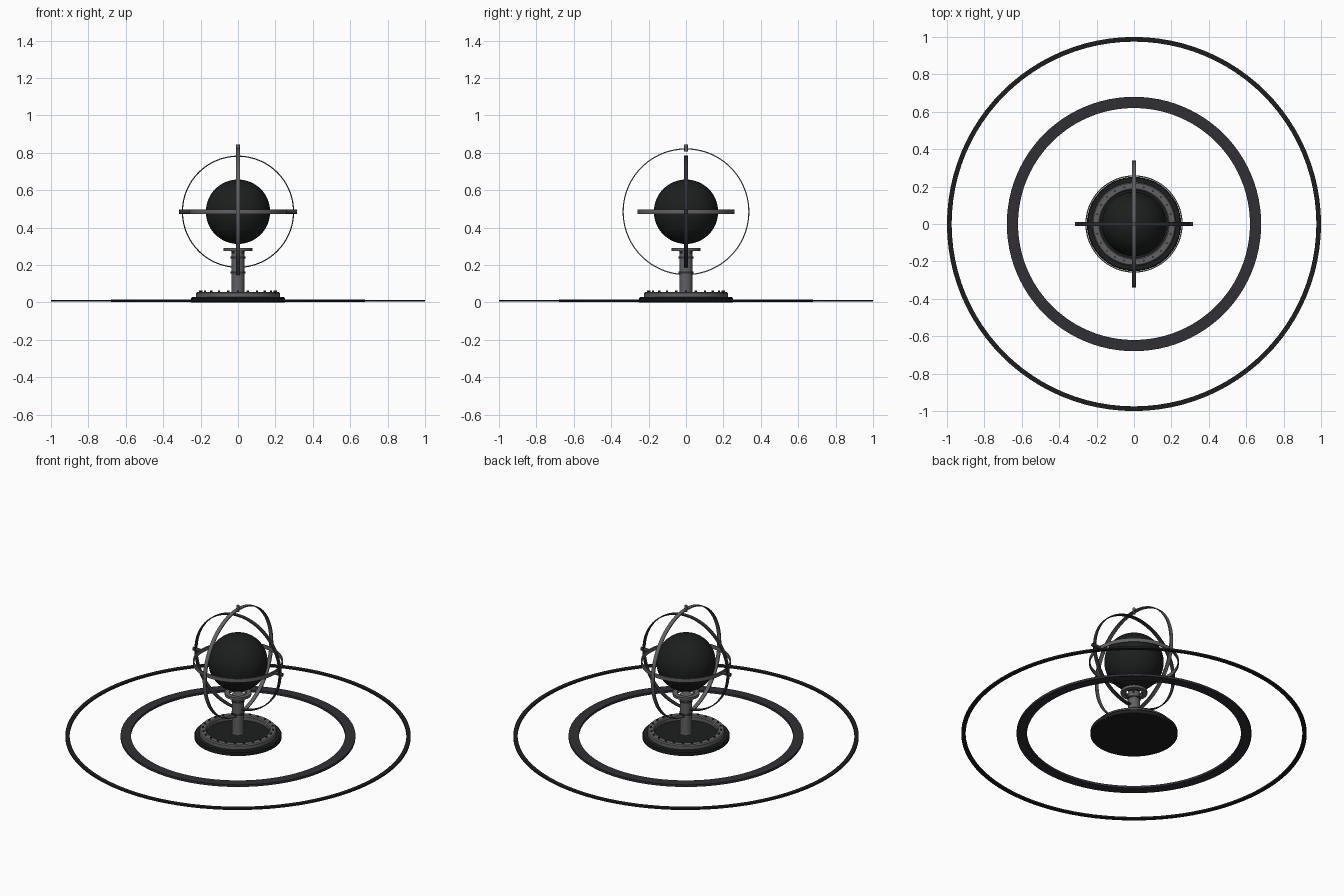
import bpy, math
from mathutils import Matrix, Vector

if "Cube" in bpy.data.objects:
    bpy.data.objects.remove(bpy.data.objects["Cube"])


def material(name, v):
    m = bpy.data.materials.new(name)
    m.diffuse_color = (*v, 1)
    m.use_nodes = True
    m.node_tree.nodes["Principled BSDF"].inputs["Base Color"].default_value = m.diffuse_color
    return m


BLACK = material("black", (0.012, 0.013, 0.013))
DARK = material("dark_metal", (0.03, 0.03, 0.035))
GREY = material("grey_metal", (0.12, 0.12, 0.125))
C = 0.485  # height of the globe centre


def finish(obj, name, mat):
    obj.name = name
    obj.data.materials.append(mat)
    bpy.context.view_layer.objects.active = obj
    bpy.ops.object.select_all(action='DESELECT')
    obj.select_set(True)
    bpy.ops.object.shade_smooth_by_angle(angle=math.radians(35))
    return obj


def lathe(name, profile, mat, closed=True, segs=96, matrix=Matrix()):
    """Revolve (radius, height) points about z; closed profiles make rings."""
    n = len(profile)
    verts, faces = [], []
    for i in range(segs):
        a = 2 * math.pi * i / segs
        verts += [matrix @ Vector((r * math.cos(a), r * math.sin(a), z)) for r, z in profile]
    for i in range(segs):
        j = (i + 1) % segs
        for k in range(n if closed else n - 1):
            l = (k + 1) % n
            faces.append((i * n + k, j * n + k, j * n + l, i * n + l))
    if not closed:
        faces.append([i * n for i in reversed(range(segs))])
        faces.append([i * n + n - 1 for i in range(segs)])
    mesh = bpy.data.meshes.new(name)
    mesh.from_pydata(verts, [], faces)
    obj = bpy.data.objects.new(name, mesh)
    bpy.context.collection.objects.link(obj)
    return finish(obj, name, mat)


def band(name, r0, r1, z0, z1, mat, matrix=Matrix()):
    return lathe(name, [(r0, z0), (r1, z0), (r1, z1), (r0, z1)], mat, matrix=matrix)


def cylinder(name, r, depth, loc, mat, rot=(0, 0, 0), segs=32):
    bpy.ops.mesh.primitive_cylinder_add(vertices=segs, radius=r, depth=depth, location=loc, rotation=rot)
    return finish(bpy.context.object, name, mat)


# floor rings
band("outer_floor_ring", 0.975, 1.0, 0.004, 0.014, BLACK)
band("inner_floor_ring", 0.62, 0.68, 0.002, 0.016, DARK)

# base plate and bolted rim
lathe("base_plate", [(0.252, 0), (0.252, 0.022), (0.246, 0.028)], BLACK, closed=False)
lathe("base_rim", [(0.182, 0.026), (0.224, 0.026), (0.224, 0.05), (0.218, 0.056), (0.188, 0.056), (0.182, 0.05)], GREY)
for i in range(24):
    a = 2 * math.pi * i / 24
    cylinder("rim_bolt", 0.006, 0.012, (0.203 * math.cos(a), 0.203 * math.sin(a), 0.057), DARK, segs=8)

# column with collars and a cradle ring on top
cylinder("column", 0.034, 0.255, (0, 0, 0.1525), GREY, segs=48)
for z in (0.16, 0.24):
    cylinder("column_collar", 0.039, 0.01, (0, 0, z), DARK, segs=48)
band("cradle_ring", 0.05, 0.077, 0.274, 0.29, GREY)
for i in range(4):
    a = math.pi / 2 * i + math.pi / 4
    cylinder("cradle_strut", 0.006, 0.035, (0.042 * math.cos(a), 0.042 * math.sin(a), 0.275), GREY,
             (0, math.radians(50), a), segs=10)

# globe
bpy.ops.mesh.primitive_uv_sphere_add(segments=64, ring_count=32, radius=0.172, location=(0, 0, C))
finish(bpy.context.object, "globe", BLACK)

# gimbal rings: horizontal, across x, and across y
up = Matrix.Translation((0, 0, C))
band("horizontal_ring", 0.254, 0.26, -0.012, 0.012, GREY, up)
band("side_ring", 0.294, 0.3, -0.012, 0.012, DARK, up @ Matrix.Rotation(math.pi / 2, 4, 'X'))
band("tall_ring", 0.333, 0.339, -0.012, 0.012, GREY, up @ Matrix.Rotation(math.pi / 2, 4, 'Y'))

# pivots where the rings meet
for s in (-1, 1):
    cylinder("side_pivot", 0.011, 0.06, (s * 0.285, 0, C), DARK, (0, math.pi / 2, 0), 20)
cylinder("top_pivot", 0.01, 0.037, (0, 0, C + 0.3415), GREY, segs=20)
